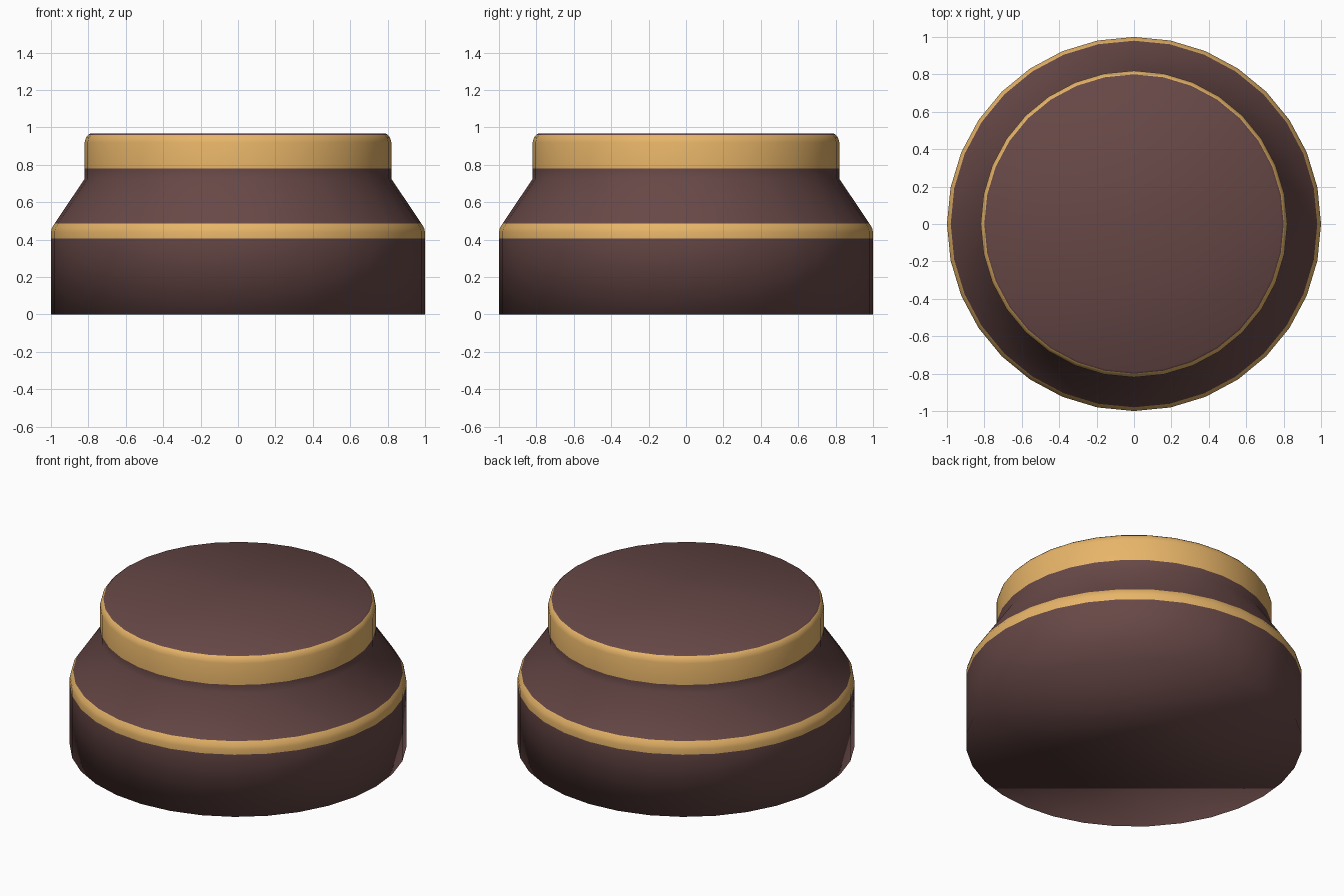
import bpy, bmesh
from math import sin, cos, tau

if "Cube" in bpy.data.objects:
    bpy.data.objects.remove(bpy.data.objects["Cube"])

SIDES = 32


def material(name, color):
    m = bpy.data.materials.new(name)
    m.diffuse_color = (*color, 1)
    m.use_nodes = True
    m.node_tree.nodes["Principled BSDF"].inputs["Base Color"].default_value = m.diffuse_color
    return m


# Profile rings: (radius, height, material of the band above: 0 brown, 1 gold)
PROFILE = [
    (1.00, 0.00, 0),    # lower body
    (1.00, 0.407, 1),   # shoulder trim
    (1.00, 0.44, 1),
    (0.995, 0.463, 1),
    (0.98, 0.487, 0),   # sloped shoulder
    (0.82, 0.725, 0),   # neck
    (0.82, 0.78, 1),    # rim trim
    (0.82, 0.92, 1),
    (0.813, 0.945, 1),
    (0.80, 0.96, 0),    # top edge
    (0.79, 0.968, 0),
]

bm = bmesh.new()
rings = [[bm.verts.new((r * cos(tau * i / SIDES), r * sin(tau * i / SIDES), z))
          for i in range(SIDES)] for r, z, _ in PROFILE]

# Side bands
for k in range(len(rings) - 1):
    a, b = rings[k], rings[k + 1]
    for i in range(SIDES):
        j = (i + 1) % SIDES
        bm.faces.new((a[i], a[j], b[j], b[i])).material_index = PROFILE[k][2]

# Flat bottom and top
bm.faces.new(rings[0][::-1])
bm.faces.new(rings[-1])
for f in bm.faces:
    f.smooth = True

mesh = bpy.data.meshes.new("banded_knob")
bm.to_mesh(mesh)
bm.free()
mesh.materials.append(material("dark_brown", (0.135, 0.065, 0.062)))
mesh.materials.append(material("gold", (0.80, 0.46, 0.14)))
knob = bpy.data.objects.new("banded_knob", mesh)
bpy.context.collection.objects.link(knob)
